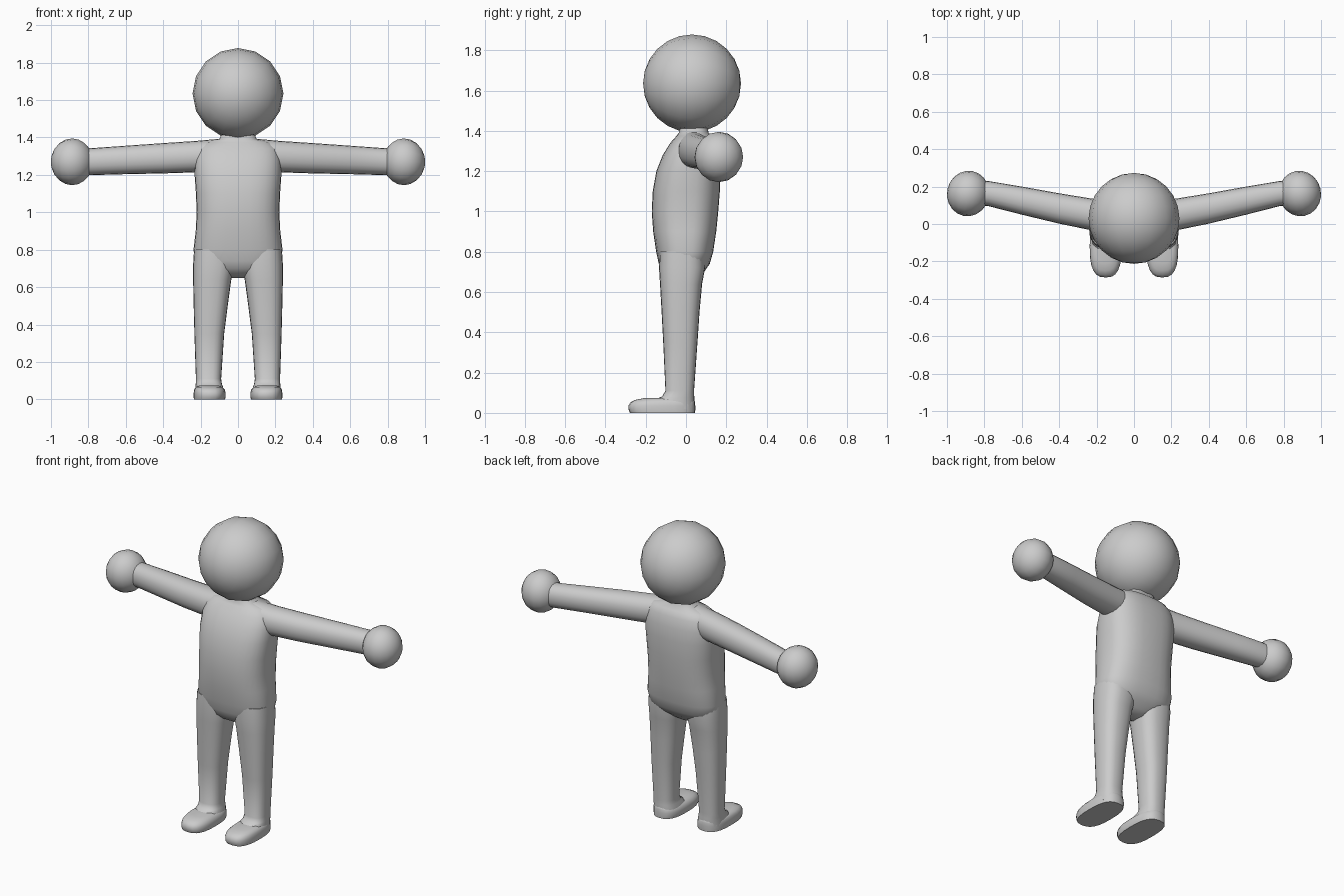
import bpy, bmesh, math
from mathutils import Vector, Matrix

if "Cube" in bpy.data.objects:
    bpy.data.objects.remove(bpy.data.objects["Cube"])

grey = bpy.data.materials.new("light_grey")
grey.diffuse_color = (0.6, 0.6, 0.6, 1)
grey.use_nodes = True
grey.node_tree.nodes["Principled BSDF"].inputs["Base Color"].default_value = grey.diffuse_color


def finish(name, bm, mirrored, angle=60):
    bmesh.ops.recalc_face_normals(bm, faces=bm.faces)
    mesh = bpy.data.meshes.new(name)
    bm.to_mesh(mesh)
    bm.free()
    mesh.materials.append(grey)
    obj = bpy.data.objects.new(name, mesh)
    bpy.context.collection.objects.link(obj)
    bpy.context.view_layer.objects.active = obj
    obj.select_set(True)
    bpy.ops.object.shade_smooth_by_angle(angle=math.radians(angle))
    obj.select_set(False)
    if mirrored:
        obj.modifiers.new("mirror", 'MIRROR').use_mirror_merge = False
    return obj


def loft(name, rings, power=2.0, mirrored=False, sides=24):
    """Skin rounded rings, each given as (centre, half axis u, half axis v)."""
    bm = bmesh.new()
    loops = []
    for c, u, v in rings:
        loop = []
        for i in range(sides):
            a = 2 * math.pi * i / sides
            s, t = math.cos(a), math.sin(a)
            s = math.copysign(abs(s) ** (2 / power), s)
            t = math.copysign(abs(t) ** (2 / power), t)
            loop.append(bm.verts.new(Vector(c) + s * Vector(u) + t * Vector(v)))
        loops.append(loop)
    for a, b in zip(loops, loops[1:]):
        for i in range(sides):
            j = (i + 1) % sides
            bm.faces.new((a[i], a[j], b[j], b[i]))
    bm.faces.new(loops[0])
    bm.faces.new(loops[-1])
    return finish(name, bm, mirrored)


def upright(rows):
    """Level rings from rows of (z, x0, x1, y0, y1)."""
    return [(((x0 + x1) / 2, (y0 + y1) / 2, z), ((x1 - x0) / 2, 0, 0),
             (0, (y1 - y0) / 2, 0)) for z, x0, x1, y0, y1 in rows]


def ball(name, centre, radii, rotation, segments, rings, mirrored=False):
    bm = bmesh.new()
    bmesh.ops.create_uvsphere(bm, u_segments=segments, v_segments=rings, radius=1)
    m = Matrix.Translation(centre) @ rotation @ Matrix.Diagonal((*radii, 1))
    bmesh.ops.transform(bm, matrix=m, verts=bm.verts)
    return finish(name, bm, mirrored)


# Head, poles facing front and back
ball("head", (0, 0.03, 1.635), (0.243, 0.243, 0.243),
     Matrix.Rotation(math.pi / 2, 4, 'X'), 16, 12)

# Torso from crotch to neck: z, half width, front, back
torso = [(0.65, 0.05, -0.05, 0.03), (0.67, 0.12, -0.09, 0.055),
         (0.70, 0.19, -0.12, 0.09), (0.74, 0.228, -0.135, 0.118),
         (0.80, 0.238, -0.148, 0.135), (0.90, 0.226, -0.163, 0.15),
         (1.00, 0.221, -0.17, 0.16), (1.10, 0.225, -0.165, 0.168),
         (1.20, 0.232, -0.147, 0.17), (1.28, 0.23, -0.115, 0.165),
         (1.34, 0.215, -0.078, 0.15), (1.375, 0.18, -0.047, 0.132),
         (1.39, 0.10, -0.036, 0.112), (1.43, 0.085, -0.03, 0.105)]
loft("torso", upright([(z, -w, w, a, b) for z, w, a, b in torso]), 2.6, sides=32)

# Arms, swept slightly backwards: x, y, z, half depth, half height
arm = [(0.10, 0.035, 1.31, 0.08, 0.083), (0.22, 0.05, 1.298, 0.085, 0.084),
       (0.40, 0.083, 1.289, 0.081, 0.081), (0.60, 0.125, 1.28, 0.075, 0.076),
       (0.78, 0.163, 1.271, 0.067, 0.072), (0.86, 0.165, 1.27, 0.067, 0.072)]
loft("arm", [((x, y, z), (0, d, 0), (0, 0, h)) for x, y, z, d, h in arm],
     2.2, True, 20)

# Round hands, poles along the arm
ball("hand", (0.887, 0.163, 1.27), (0.125, 0.122, 0.113),
     Matrix.Rotation(math.radians(12), 4, 'Z') @ Matrix.Rotation(math.pi / 2, 4, 'Y'),
     16, 10, True)

# Legs, flaring at the ankle into the foot
leg = [(0.02, 0.075, 0.23, -0.15, 0.042), (0.068, 0.08, 0.228, -0.15, 0.042),
       (0.082, 0.086, 0.226, -0.118, 0.041), (0.11, 0.09, 0.225, -0.102, 0.04),
       (0.35, 0.074, 0.233, -0.113, 0.057), (0.50, 0.055, 0.237, -0.121, 0.067),
       (0.64, 0.036, 0.24, -0.129, 0.08), (0.72, 0.02, 0.24, -0.134, 0.095),
       (0.80, 0.02, 0.235, -0.13, 0.09)]
loft("leg", upright(leg), 2.5, True)

# Flat-soled feet with rounded tops
foot = [(0.0, 0.07, 0.236, -0.278, 0.045), (0.012, 0.066, 0.237, -0.284, 0.046),
        (0.035, 0.066, 0.237, -0.286, 0.046), (0.053, 0.071, 0.234, -0.275, 0.045),
        (0.065, 0.083, 0.226, -0.25, 0.042), (0.073, 0.10, 0.21, -0.21, 0.035)]
loft("foot", upright(foot), 2.7, True)
